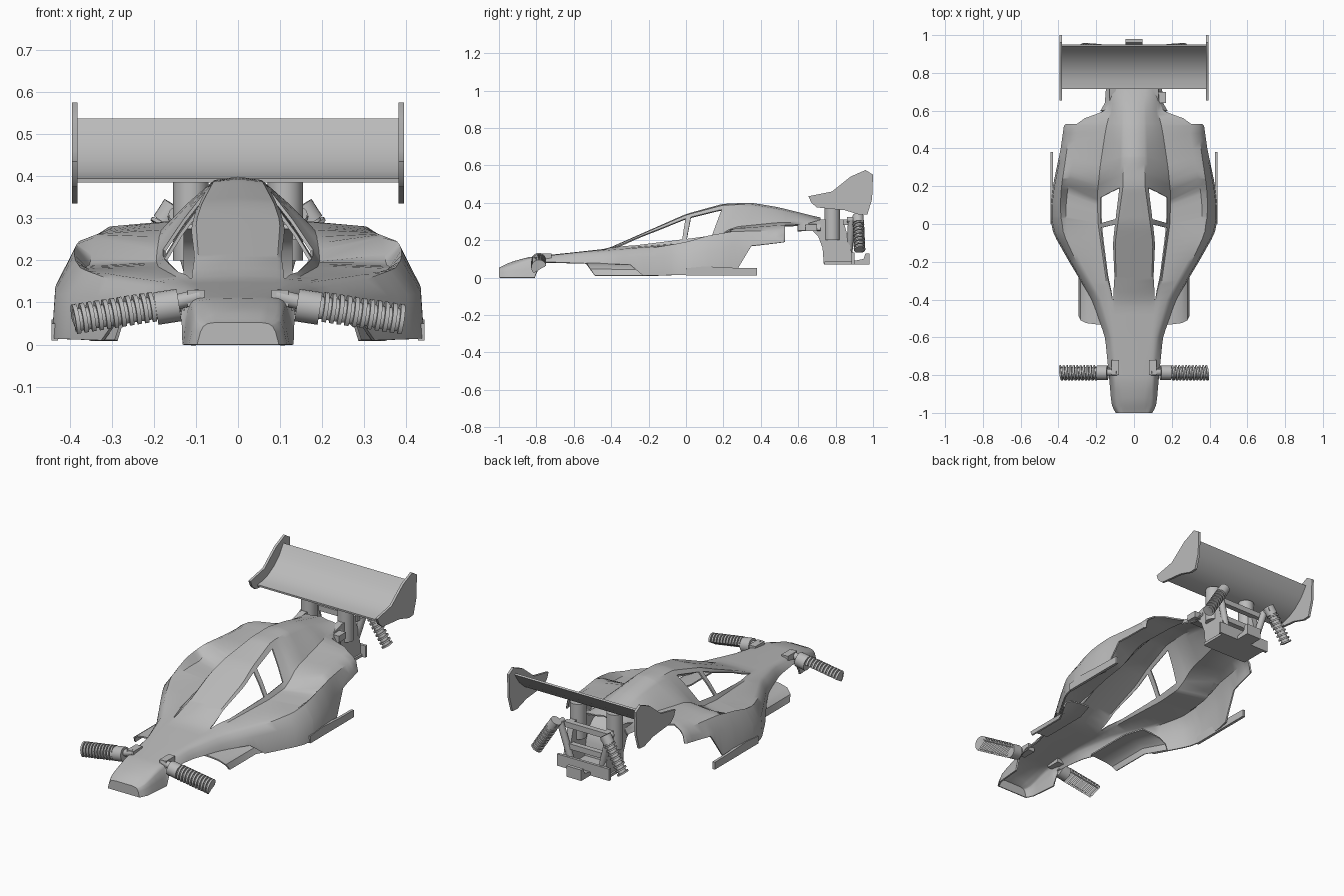
import bpy, bmesh, math
from mathutils import Vector, Matrix

cube = bpy.data.objects.get("Cube")
if cube:
    bpy.data.objects.remove(cube)

grey = bpy.data.materials.new("plain_grey")
grey.use_nodes = True
grey.diffuse_color = (.5, .5, .5, 1)
grey.node_tree.nodes["Principled BSDF"].inputs["Base Color"].default_value = (.5, .5, .5, 1)
parts = []


def finish(name, bm, thickness=0, offset=0, recalc=True):
    if recalc:
        bmesh.ops.recalc_face_normals(bm, faces=bm.faces)
    mesh = bpy.data.meshes.new(name)
    bm.to_mesh(mesh)
    bm.free()
    mesh.materials.append(grey)
    obj = bpy.data.objects.new(name, mesh)
    bpy.context.collection.objects.link(obj)
    if thickness:
        mod = obj.modifiers.new("shell", "SOLIDIFY")
        mod.thickness, mod.offset = thickness, offset
    parts.append(obj)
    return obj


def loft(name, rows, thickness, offset=0, skip=None, cap=False):
    bm = bmesh.new()
    grid = [[bm.verts.new(p) for p in row] for row in rows]
    for i in range(len(grid) - 1):
        for j in range(len(grid[0]) - 1):
            if not (skip and skip(i, j)):
                bm.faces.new((grid[i][j], grid[i][j + 1], grid[i + 1][j + 1], grid[i + 1][j]))
    if cap:
        bm.faces.new(list(reversed(grid[0])))
    loose = [v for v in bm.verts if not v.link_faces]
    bmesh.ops.delete(bm, geom=loose, context="VERTS")
    return finish(name, bm, thickness, offset, recalc=False)


def prism(name, outline, x0, x1):
    """Side outline of (y, z) points extruded between two x positions."""
    bm = bmesh.new()
    a, b = ([bm.verts.new((x, y, z)) for y, z in outline] for x in (x0, x1))
    bm.faces.new(a)
    bm.faces.new(b)
    for k in range(len(a)):
        n = (k + 1) % len(a)
        bm.faces.new((a[k], a[n], b[n], b[k]))
    return finish(name, bm)


def box(name, x, y, z):
    return prism(name, [(y[0], z[0]), (y[1], z[0]), (y[1], z[1]), (y[0], z[1])], *x)


def add_rod(bm, p, q, r, tilt=0):
    p, q = Vector(p), Vector(q)
    turn = (q - p).to_track_quat("Z", "Y").to_matrix().to_4x4()
    place = Matrix.Translation((p + q) / 2) @ turn @ Matrix.Rotation(tilt, 4, "Y")
    bmesh.ops.create_cone(bm, cap_ends=True, segments=20, radius1=r, radius2=r,
                          depth=(q - p).length, matrix=place)


def rod(name, p, q, r):
    bm = bmesh.new()
    add_rod(bm, p, q, r)
    return finish(name, bm)


def shock(name, p, q, r, coils, cut=None):
    """Ribbed damper; cut is the direction of an open side."""
    p, q = Vector(p), Vector(q)
    axis = (q - p).normalized()
    bm = bmesh.new()
    add_rod(bm, p, q, r * .72)
    for k in range(coils):
        t = .26 + .72 * k / (coils - 1)
        add_rod(bm, p.lerp(q, t - .02), p.lerp(q, t + .02), r, .12)
    if cut:
        cut = Vector(cut)
        cut = (cut - axis * cut.dot(axis)).normalized()
        bmesh.ops.bisect_plane(bm, geom=bm.verts[:] + bm.edges[:] + bm.faces[:],
                               plane_co=p + cut * r * .3, plane_no=cut, clear_outer=True)
    add_rod(bm, p, p.lerp(q, .22), r * .95)
    return finish(name, bm)


def key(*pairs):
    """Softened piecewise curve through (y, value) keys."""
    def raw(y):
        if y <= pairs[0][0]:
            return pairs[0][1]
        for (y0, v0), (y1, v1) in zip(pairs, pairs[1:]):
            if y <= y1:
                return v0 + (v1 - v0) * (y - y0) / (y1 - y0)
        return pairs[-1][1]

    def soft(y, h=.02):
        return (raw(y - h) + 2 * raw(y) + raw(y + h)) / 4
    soft.raw = raw
    return soft


# Body shell: height and width curves along its length
top_z = key((-1, .05), (-.95, .08), (-.84, .11), (-.6, .135), (-.42, .155), (0, .34),
            (.2, .395), (.35, .4), (.5, .375), (.72, .32))
roof_x = key((-1, .05), (-.6, .08), (-.42, .09), (-.1, .1), (.2, .058), (.72, .05))
roof_drop = key((-1, 0), (-.4, .002), (0, .005), (.3, .008), (.72, .01))
bulge = key((-.4, 0), (0, .005), (.2, .005), (.35, .003), (.72, .006))
base_x = key((-1, .07), (-.95, .09), (-.6, .105), (-.42, .13), (0, .19), (.15, .195),
             (.3, .18), (.5, .15), (.6, .125), (.72, .12))
base_z = key((-1, .048), (-.84, .105), (-.6, .133), (-.42, .152), (0, .185), (.14, .2),
             (.25, .27), (.5, .295), (.72, .295))
deck_z = key((-1, .045), (-.84, .1), (-.6, .128), (-.4, .148), (0, .18), (.18, .19),
             (.24, .26), (.5, .28), (.6, .283))
rim_z = key((-1, .042), (-.84, .09), (-.6, .12), (-.4, .135), (-.2, .155), (0, .19),
            (.12, .225), (.25, .247), (.5, .25), (.6, .272))
side_x = key((-1, .085), (-.97, .11), (-.8, .125), (-.6, .145), (-.4, .215), (-.2, .335),
             (-.05, .42), (.03, .435), (.1, .434), (.2, .422), (.4, .38), (.54, .36),
             (.58, .23), (.6, .15), (.72, .14))
side_z = key((-1, .03), (-.82, .05), (-.76, .095), (-.5, .1), (-.3, .11), (0, .12),
             (.3, .18), (.5, .22), (.6, .265))
rim_inset = key((-1, .007), (-.6, .015), (-.2, .03), (0, .05), (.5, .02), (.6, .005))
deck_inset = key((-1, .005), (-.6, .01), (-.4, .02), (0, .025), (.5, .05), (.6, .005))
hem_z = key((-1, 0), (-.81, 0), (-.78, .085), (-.5, .075), (-.3, .07), (-.23, .01),
            (.26, .02), (.35, .17), (.53, .19), (.56, .25), (.72, .255))
frame = key((-.4, .46), (-.28, .15), (0, .13))


def section(y):
    yc = y - .07 * max(0, 1 - abs(y - .2) / .3)
    a = Vector((0, y, top_z(y)))
    b = Vector((roof_x(y), y, top_z(y) - roof_drop(y)))
    c = Vector((base_x(yc), yc, base_z(yc)))
    out = Vector((b.z - c.z, 0, c.x - b.x)).normalized() * bulge(y)
    m = frame(y)
    pillar = [b.lerp(c, m) + out * .4, b.lerp(c, .5) + out, b.lerp(c, 1 - m) + out * .4]
    xo = side_x(y)
    xe = xo - rim_inset(y)
    d = Vector((xe - deck_inset(y), y, deck_z(y)))
    e = Vector((xe, y, rim_z(y)))
    f = Vector((xo, y, side_z(y)))
    g = Vector((xo + .008, y, hem_z.raw(y)))
    half = [a, b, *pillar, c, d, e, f, g]
    return [Vector((-v.x, v.y, v.z)) for v in reversed(half[1:])] + half


stations = sorted({round(-1 + .04 * k, 2) for k in range(44)}
                  | {-.98, -.81, -.78, -.3, -.23, .03, .18, .26, .35, .53, .58})


def opening(i, j):
    """Side windows, and the open backs of the side pods."""
    y0, y1 = stations[i], stations[i + 1]
    strip = j - 9 if j >= 9 else 8 - j
    glass = (-.4 <= y0 and y1 <= 0) or (.03 <= y0 and y1 <= .2)
    return (strip in (2, 3) and glass) or (strip >= 6 and y0 >= .53 and y1 <= .6)


loft("body_shell", [section(y) for y in stations], .008, -1, opening, cap=True)

# Rear wing
wing = [(.715, .39), (.76, .394), (.81, .408), (.86, .436), (.91, .48), (.947, .535)]
loft("wing_blade", [[(-.385, y, z), (.385, y, z)] for y, z in wing], .01)
end_plate = [(.655, .435), (.67, .4), (.7, .375), (.85, .36), (.93, .335), (.97, .338),
             (.995, .42), (1, .55), (.96, .575), (.88, .54), (.78, .46)]

# Motor guard, tail plate and cross members
guard = [(.6, .28), (.67, .262), (.71, .225), (.735, .16), (.742, .07)]
loft("motor_guard", [[(-.13, y, z), (.13, y, z)] for y, z in guard], .01)
box("tail_base", (-.14, .14), (.74, .9), (.07, .085))
box("tail_plate", (-.16, .16), (.885, .9), (.07, .135))
prism("tail_block", [(.9, .07), (.98, .07), (.98, .13), (.96, .13), (.95, .1), (.9, .09)], -.045, .045)
box("tower_lower_bar", (-.12, .12), (.85, .88), (.17, .2))
box("tower_upper_bar", (-.14, .14), (.84, .87), (.28, .31))
box("motor_stub", (.13, .17), (.64, .7), (.25, .285))
cheek = [(.62, .28), (.69, .25), (.73, .18), (.742, .07), (.9, .07), (.87, .2), (.84, .31), (.72, .31)]

# Paired parts
for s, side in ((1, "left"), (-1, "right")):
    prism(side + "_wing_end", end_plate, s * .382, s * .395)
    prism(side + "_tail_cheek", cheek, s * .095, s * .13)
    rod(side + "_wing_post", (s * .112, .782, .2), (s * .112, .782, .395), .042)
    rod(side + "_tower_arm", (s * .09, .87, .1), (s * .15, .885, .31), .018)
    shock(side + "_rear_shock", (s * .15, .92, .33), (s * .265, .928, .15), .031, 8)
    rod(side + "_rear_mount", (s * .15, .86, .31), (s * .15, .94, .31), .015)
    shock(side + "_front_shock", (s * .14, -.787, .094), (s * .39, -.787, .055), .041, 11, (0, .6, -1))
    box(side + "_front_bracket", (s * .08, s * .12), (-.8, -.72), (.09, .13))
    rod(side + "_front_pin", (s * .09, -.785, .115), (s * .15, -.785, .1), .018)
    prism(side + "_skirt", [(0, .01), (.38, .01), (.38, .05), (.26, .052), (.1, .06), (0, .05)],
          s * .428, s * .443)
    # Curved lower panel, flaring into the side pod at its back
    arc = [(.15, .075), (.2, .073), (.25, .064), (.28, .042), (.29, .01)]
    loft(side + "_lower_panel", [[(s * x, -.48 - z * .7, z) for x, z in arc],
                                 [(s * x, -.26, z) for x, z in arc],
                                 [(s * x * 1.22, -.15, z) for x, z in arc]], .008)

# Apply shells and smooth the rounded surfaces
bpy.ops.object.select_all(action="DESELECT")
for obj in parts:
    obj.select_set(True)
bpy.context.view_layer.objects.active = parts[0]
bpy.ops.object.convert(target="MESH")
bpy.ops.object.shade_smooth_by_angle(angle=math.radians(32))
